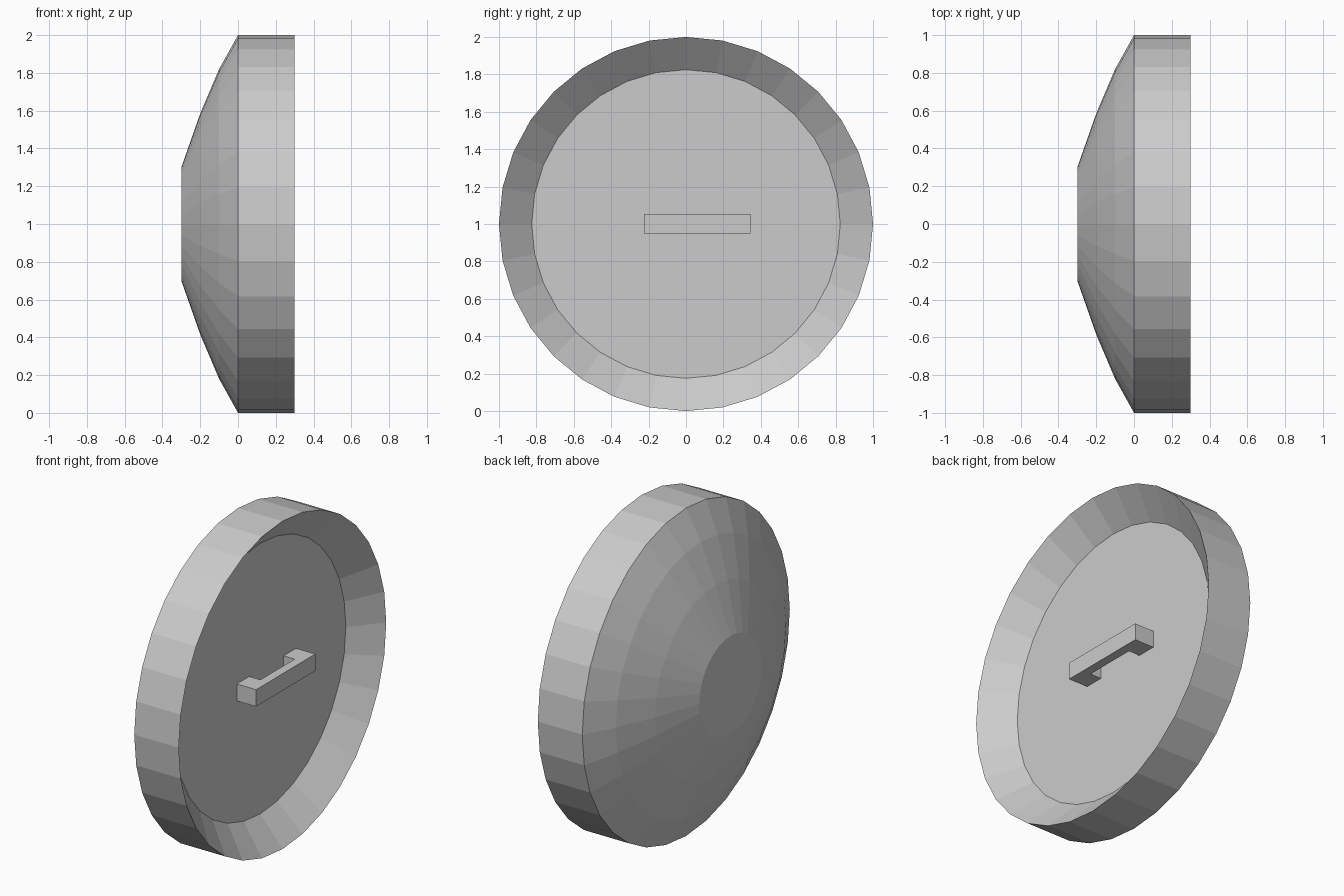
import bpy, bmesh
from math import cos, sin, tau

if "Cube" in bpy.data.objects:
    bpy.data.objects.remove(bpy.data.objects["Cube"])

SIDES = 32


def finish(bm, name):
    bmesh.ops.recalc_face_normals(bm, faces=bm.faces)
    mesh = bpy.data.meshes.new(name)
    bm.to_mesh(mesh)
    bm.free()
    obj = bpy.data.objects.new(name, mesh)
    bpy.context.collection.objects.link(obj)
    return obj


def lathe_x(name, profile):
    """Revolve (x, radius) points around the x axis, capping both ends."""
    bm = bmesh.new()
    rings = [[bm.verts.new((x, r * sin(tau * i / SIDES), 1 + r * cos(tau * i / SIDES)))
              for i in range(SIDES)] for x, r in profile]
    for a, b in zip(rings, rings[1:]):
        for i in range(SIDES):
            j = (i + 1) % SIDES
            bm.faces.new((a[i], a[j], b[j], b[i]))
    bm.faces.new(rings[0])
    bm.faces.new(rings[-1])
    return finish(bm, name)


def extrude_z(name, outline, z0, z1):
    """Extrude an (x, y) outline from z0 up to z1."""
    bm = bmesh.new()
    face = bm.faces.new([bm.verts.new((x, y, z0)) for x, y in outline])
    ext = bmesh.ops.extrude_face_region(bm, geom=[face])["geom"]
    bmesh.ops.translate(bm, vec=(0, 0, z1 - z0),
                        verts=[v for v in ext if isinstance(v, bmesh.types.BMVert)])
    return finish(bm, name)


# Domed disc with a straight outer band, bevelled recess and flat inner plate
lathe_x("round_shield", [(-0.3, 0.3), (-0.2, 0.585), (-0.1, 0.82),
                         (0, 1), (0.3, 1), (0.15, 0.825)])

# Bracket grip standing on the inner plate
y0, y1, leg = -0.225, 0.345, 0.12
back, inner, front = 0.15, 0.225, 0.28
extrude_z("grip", [(back, y0), (front, y0), (front, y1), (back, y1),
                   (back, y1 - leg), (inner, y1 - leg),
                   (inner, y0 + leg), (back, y0 + leg)], 0.95, 1.053)
